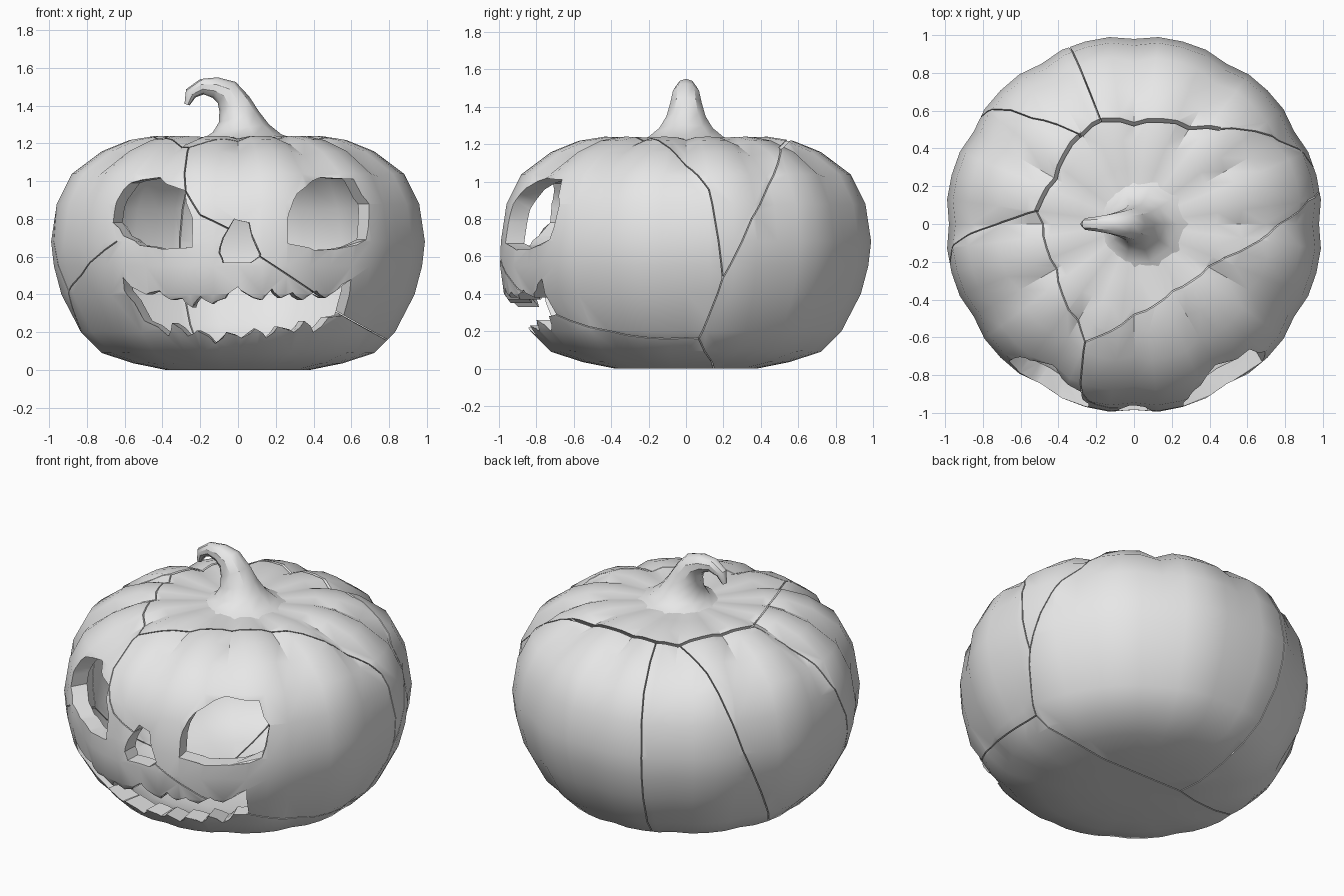
import bpy, bmesh
from math import sin, cos, pi, radians, sqrt
from mathutils import Vector

if "Cube" in bpy.data.objects:
    bpy.data.objects.remove(bpy.data.objects["Cube"])

grey = bpy.data.materials.new("plain_grey")
grey.use_nodes = True
GREY = (0.8, 0.8, 0.8, 1)
grey.diffuse_color = GREY
grey.node_tree.nodes["Principled BSDF"].inputs["Base Color"].default_value = GREY

CENTRE = Vector((0, 0, 0.62))
SEGMENTS = 48


def make_object(name, bm):
    bmesh.ops.recalc_face_normals(bm, faces=bm.faces)
    mesh = bpy.data.meshes.new(name)
    bm.to_mesh(mesh)
    bm.free()
    mesh.materials.append(grey)
    obj = bpy.data.objects.new(name, mesh)
    bpy.context.collection.objects.link(obj)
    return obj


def activate(obj):
    bpy.ops.object.select_all(action='DESELECT')
    obj.select_set(True)
    bpy.context.view_layer.objects.active = obj


def skin(bm, rings):
    """Bridge equal rings of points and cap both ends."""
    rows = [[bm.verts.new(p) for p in ring] for ring in rings]
    n = len(rows[0])
    for a, b in zip(rows, rows[1:]):
        for i in range(n):
            j = (i + 1) % n
            bm.faces.new((a[i], a[j], b[j], b[i]))
    bm.faces.new(rows[0])
    bm.faces.new(rows[-1])


def cut(target, cutter):
    mod = target.modifiers.new("cut", 'BOOLEAN')
    mod.operation = 'DIFFERENCE'
    mod.solver = 'EXACT'
    mod.object = cutter
    cutter.hide_render = True
    activate(target)
    bpy.ops.object.modifier_apply(modifier=mod.name)
    bpy.data.objects.remove(cutter)


# Ribbed hollow shell: radius, height, groove depth, extra bulge of the upper lip
profile = [(0.12, 0.0, 0, 0), (0.38, 0.0, 0, 0), (0.56, 0.035, 0.005, 0),
           (0.73, 0.09, 0.01, 0), (0.84, 0.2, 0.015, 0), (0.945, 0.4, 0.02, 0.04),
           (0.985, 0.55, 0.02, 0.02), (1.0, 0.68, 0.02, 0), (0.97, 0.88, 0.025, 0),
           (0.89, 1.04, 0.035, 0), (0.73, 1.16, 0.045, 0), (0.58, 1.22, 0.045, 0),
           (0.45, 1.24, 0.03, 0), (0.3, 1.235, 0.015, 0), (0.12, 1.23, 0, 0)]


def shell_ring(r, z, groove, lip, inset):
    ring = []
    for i in range(SEGMENTS):
        a = 2 * pi * i / SEGMENTS
        dip = groove * (1 - abs(sin(6 * a))) ** 2
        reach = r + lip * max(0, -sin(a)) ** 4
        p = Vector((reach * cos(a), reach * sin(a), z))
        ring.append(CENTRE + (p - CENTRE) * (1 - dip) * inset)
    return ring


bm = bmesh.new()
skin(bm, [shell_ring(*row, 1) for row in profile])
shell = make_object("pumpkin_shell", bm)
bm = bmesh.new()
skin(bm, [shell_ring(*row, 0.9) for row in profile])
cut(shell, make_object("hollow_cutter", bm))


# Carved face openings, narrowing in width towards the inside
def carve(outline):
    def at_depth(x, z, y):
        skin_y = -sqrt(0.96 - x * x)
        return Vector((x * (y - 0.45) / (skin_y - 0.45), y, z))
    bm = bmesh.new()
    skin(bm, [[at_depth(x, z, y) for x, z in outline] for y in (-1.3, -0.35)])
    cut(shell, make_object("face_cutter", bm))


right_eye = [(-0.66, 0.78), (-0.65, 0.9), (-0.6, 0.99), (-0.45, 1.02), (-0.29, 0.95),
             (-0.24, 0.8), (-0.24, 0.65), (-0.4, 0.64), (-0.52, 0.66), (-0.6, 0.71)]
left_eye = [(0.26, 0.78), (0.3, 0.9), (0.39, 0.98), (0.48, 1.02), (0.65, 1.01),
            (0.7, 0.88), (0.67, 0.69), (0.52, 0.64), (0.4, 0.635), (0.26, 0.67)]
nose = [(-0.1, 0.62), (-0.08, 0.7), (-0.02, 0.8), (0.06, 0.78), (0.12, 0.61),
        (0.07, 0.57), (-0.08, 0.57)]
upper_lip = [(-0.61, 0.49), (-0.5, 0.4), (-0.42, 0.42), (-0.36, 0.37), (-0.3, 0.38),
             (-0.25, 0.33), (-0.2, 0.39), (-0.14, 0.35), (-0.07, 0.38), (0, 0.44),
             (0.07, 0.39), (0.13, 0.37), (0.18, 0.43), (0.23, 0.38), (0.29, 0.41),
             (0.35, 0.37), (0.42, 0.42), (0.48, 0.38), (0.53, 0.42), (0.6, 0.48)]
lower_lip = [(0.6, 0.29), (0.52, 0.28), (0.45, 0.2), (0.38, 0.26), (0.33, 0.2),
             (0.23, 0.23), (0.17, 0.17), (0.1, 0.22), (0.02, 0.17), (-0.07, 0.2),
             (-0.14, 0.14), (-0.24, 0.21), (-0.3, 0.18), (-0.38, 0.25), (-0.42, 0.18),
             (-0.54, 0.26), (-0.61, 0.42)]
for outline in (right_eye, left_eye, nose, upper_lip + lower_lip):
    carve(outline)


# Fracture lines: thin wedges from the centre out through the wall
def crack(width, *points):
    for p, q in zip(points, points[1:]):
        p, q = (CENTRE + (Vector(v) - CENTRE) * 1.3 for v in (p, q))
        off = (p - CENTRE).cross(q - CENTRE).normalized() * width / 2
        bm = bmesh.new()
        skin(bm, [[v + s * off for v in (CENTRE, p, q)] for s in (-1, 1)])
        cut(shell, make_object("crack_cutter", bm))


FINE, WIDE = 0.006, 0.018
lid_back_right, lid_right = (-0.3, 0.5, 1.23), (-0.52, 0.07, 1.23)
lid_back, lid_back_left = (-0.18, 0.56, 1.23), (0.5, 0.55, 1.23)
lid_front, lid_front_left = (-0.27, -0.65, 1.2), (0.48, -0.18, 1.23)
side_left, low_left = (0.96, 0.2, 0.48), (0.81, 0.07, 0.15)
base, side_right = (-0.22, 0.15, 0), (-0.88, -0.3, 0.42)
crack(WIDE, lid_right, lid_back_right, lid_back, lid_back_left)
crack(FINE, lid_right, lid_front, lid_front_left, (0.9, 0.12, 0.95), side_left,
      low_left, (0.57, -0.71, 0.28))
crack(FINE, lid_back_left, (0.91, 0.35, 0.8), side_left)
crack(FINE, lid_back, (-0.34, 0.93, 0.7), (-0.24, 0.68, 0.09), base)
crack(FINE, lid_back_right, (-0.55, 0.57, 1.13), (-0.8, 0.57, 0.7), (-0.72, 0.2, 0.1))
crack(FINE, low_left, (0.55, 0.14, 0.03), base, (-0.72, 0, 0.1), side_right,
      (-0.62, -0.74, 0.68))
crack(FINE, lid_right, (-0.93, -0.1, 0.9), side_right)
crack(FINE, lid_front, (-0.28, -0.9, 0.95), (-0.2, -0.95, 0.82), (-0.03, -0.98, 0.74))
crack(FINE, (0.1, -0.98, 0.61), (0.46, -0.82, 0.37))

# Hooked stem: centre x, centre height, radius along a bending path
path = [(0.02, 1.2, 0.34), (0.02, 1.235, 0.21), (0.015, 1.28, 0.15), (0.005, 1.34, 0.11),
        (-0.02, 1.41, 0.088), (-0.06, 1.47, 0.073), (-0.12, 1.495, 0.056),
        (-0.19, 1.5, 0.042), (-0.25, 1.465, 0.033), (-0.27, 1.405, 0.014)]
rings = []
for i, (x, z, r) in enumerate(path):
    before, after = path[max(i - 1, 0)], path[min(i + 1, len(path) - 1)]
    along = Vector((after[0] - before[0], 0, after[1] - before[1])).normalized()
    side = Vector((0, 1, 0))
    across = side.cross(along)
    rings.append([Vector((x, 0, z)) + r * (cos(a) * across + sin(a) * side)
                  for a in (2 * pi * k / 10 for k in range(10))])
bm = bmesh.new()
skin(bm, rings)
stem = make_object("stem", bm)

for obj in (shell, stem):
    activate(obj)
    bpy.ops.object.shade_smooth_by_angle(angle=radians(35))
